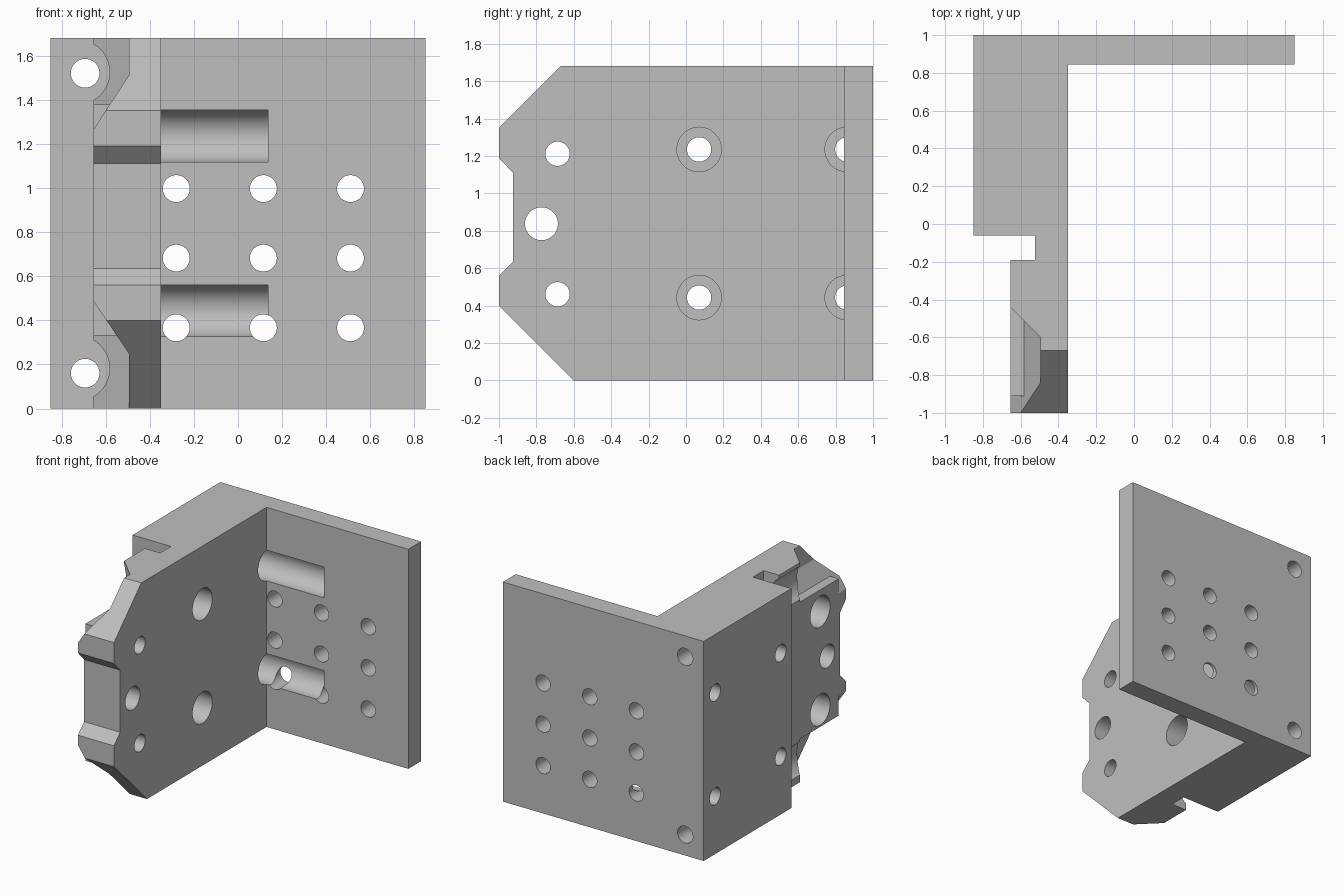
import bpy
import bmesh
from mathutils import Vector

old = bpy.data.objects.get("Cube")
if old:
    bpy.data.objects.remove(old, do_unlink=True)

H = 1.68

grey = bpy.data.materials.new("plain grey")
grey.use_nodes = True
colour = (0.52, 0.52, 0.52, 1)
grey.diffuse_color = colour
grey.node_tree.nodes["Principled BSDF"].inputs["Base Color"].default_value = colour


def place(axis, a, b, t):
    """Map profile coordinates (a, b) and depth t to space."""
    return Vector({"x": (t, a, b), "y": (a, t, b), "z": (a, b, t)}[axis])


def make_object(name, bm):
    bmesh.ops.recalc_face_normals(bm, faces=bm.faces)
    mesh = bpy.data.meshes.new(name)
    bm.to_mesh(mesh)
    bm.free()
    mesh.materials.append(grey)
    obj = bpy.data.objects.new(name, mesh)
    bpy.context.collection.objects.link(obj)
    return obj


def prism(name, axis, outline, lo, hi):
    """Extrude an outline along an axis."""
    bm = bmesh.new()
    face = bm.faces.new([bm.verts.new(place(axis, a, b, lo)) for a, b in outline])
    out = bmesh.ops.extrude_face_region(bm, geom=[face])
    verts = [v for v in out["geom"] if isinstance(v, bmesh.types.BMVert)]
    bmesh.ops.translate(bm, verts=verts, vec=place(axis, 0, 0, hi - lo))
    return make_object(name, bm)


def rod(name, axis, a, b, radius, lo, hi):
    """Round cutter along an axis."""
    from math import cos, sin, tau
    n = 48
    ring = [(a + radius * cos(tau * i / n), b + radius * sin(tau * i / n)) for i in range(n)]
    return prism(name, axis, ring, lo, hi)


def combine(target, tool, operation="DIFFERENCE"):
    """Apply a boolean and discard the tool."""
    tool.hide_render = True
    mod = target.modifiers.new("cut", "BOOLEAN")
    mod.operation = operation
    mod.solver = "EXACT"
    mod.object = tool
    bpy.context.view_layer.objects.active = target
    bpy.ops.object.modifier_apply(modifier=mod.name)
    bpy.data.objects.remove(tool, do_unlink=True)


# Body: plan outline with back plate, side block, neck slot and front plate
plan = [(-0.85, 1), (0.85, 1), (0.85, 0.845), (-0.35, 0.845), (-0.35, -1),
        (-0.655, -1), (-0.655, -0.19), (-0.525, -0.19), (-0.525, -0.06), (-0.85, -0.06)]
bracket = prism("angle_bracket", "z", plan, 0, H)

# Side silhouette: chamfered front corners and front notch
side = [(-1, 0.40), (-0.5, -0.1), (1.1, -0.1), (1.1, 1.78), (-0.57, 1.78), (-1, 1.35),
        (-1, 1.19), (-0.925, 1.11), (-0.925, 0.635), (-1, 0.56)]
combine(bracket, prism("silhouette", "x", side, -1, 1), "INTERSECT")

# Corner recesses on the outer face of the front plate, with a stepped ledge
for name, end, ramp_in, ramp_out, ledge, mid in (
        ("upper", H + 0.1, 1.51, 1.19, 1.378, 0.84),
        ("lower", -0.1, 0.25, 0.56, 0.33, 0.84)):
    recess = prism(name + "_recess", "y",
                   [(-0.495, end), (-0.495, ramp_in), (-0.705, ramp_out), (-0.705, end)], -1.1, 0)
    wall = [(-0.8, -1.2), (-0.4, -1.2), (-0.4, -0.695), (-0.8, -0.295)]
    combine(recess, prism("wall", "z", wall, -0.5, 2.5), "INTERSECT")
    step = [(-0.9, mid), (-0.3, mid), (-0.3, ledge), (-0.9, ledge)]
    combine(recess, prism("ledge", "y", step, -0.91, 0.2))
    combine(bracket, recess)

# Mounting holes along y, with access grooves through the front plate
for z, groove_z in ((1.52, 1.525), (0.16, 0.182)):
    combine(bracket, rod("groove", "y", -0.729, groove_z, 0.147, -1.1, -0.12))
    combine(bracket, rod("corner_hole", "y", -0.693, z, 0.065, -0.15, 1.1))

# Counterbored holes through the side block; rear bores also groove the back plate
for z in (1.235, 0.443):
    for y, reach in ((0.07, -0.2), (0.862, 0.135)):
        combine(bracket, rod("bore", "x", y, z, 0.119, -0.65, reach))
        combine(bracket, rod("block_hole", "x", y, z, 0.065, -1, -0.5))

# Front plate holes, the small ones counterbored from the outside
for z in (1.212, 0.461):
    combine(bracket, rod("plate_hole", "x", -0.687, z, 0.065, -1, 0))
    combine(bracket, rod("plate_bore", "x", -0.687, z, 0.119, -1, -0.47))
combine(bracket, rod("centre_hole", "x", -0.773, 0.838, 0.088, -1, 0))

# Grid of holes in the back plate
for x in (-0.28, 0.115, 0.51):
    for z in (0.997, 0.682, 0.366):
        combine(bracket, rod("grid_hole", "y", x, z, 0.061, 0.7, 1.1))

# Smooth bores with crisp edges
bpy.ops.object.select_all(action="DESELECT")
bracket.select_set(True)
bpy.context.view_layer.objects.active = bracket
bpy.ops.object.shade_smooth_by_angle(angle=0.45)
